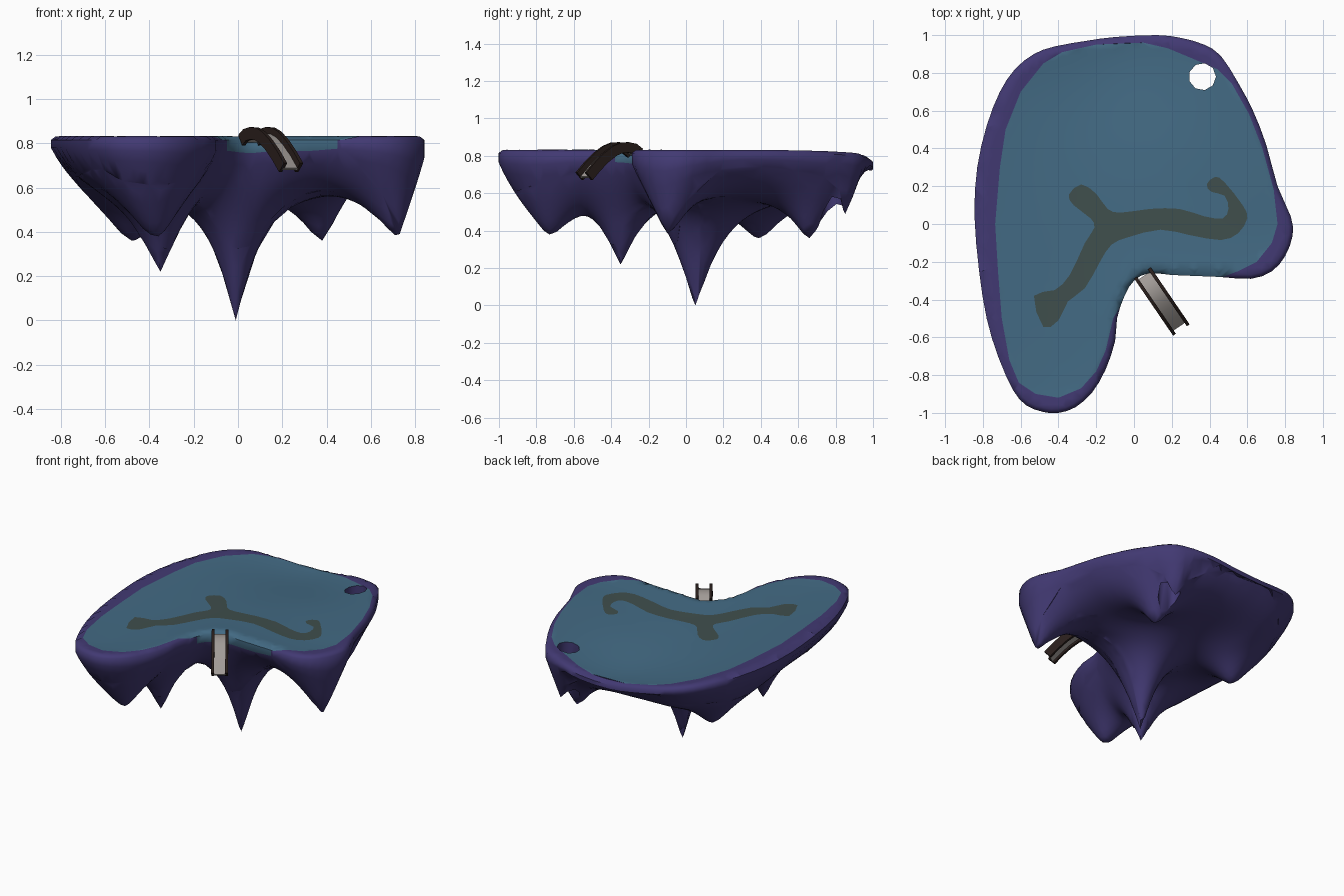
import bpy, bmesh, math
from mathutils import Vector
from mathutils.geometry import delaunay_2d_cdt

if "Cube" in bpy.data.objects:
    bpy.data.objects.remove(bpy.data.objects["Cube"])


def material(name, rgb):
    m = bpy.data.materials.new(name)
    m.diffuse_color = (*rgb, 1)
    m.use_nodes = True
    m.node_tree.nodes["Principled BSDF"].inputs["Base Color"].default_value = m.diffuse_color
    return m


ROCK = material("purple rock", (0.054, 0.041, 0.170))
TURF = material("teal turf", (0.056, 0.145, 0.230))
TRAIL = material("dark trail", (0.050, 0.077, 0.073))
PLANK = material("grey planks", (0.36, 0.33, 0.31))
RAIL = material("dark rails", (0.022, 0.013, 0.011))


def smooth_loop(loop):
    # Catmull-Rom midpoints round off a closed outline
    n, out = len(loop), []
    for i in range(n):
        a, b, c, d = (Vector(loop[(i + k) % n]) for k in (-1, 0, 1, 2))
        out += [tuple(b), tuple((9 * (b + c) - a - d) / 16)]
    return out


# Plan outlines of the island, the turf and the trail
OUTLINE = smooth_loop([
    (.12, 1), (.25, .985), (.37, .95), (.46, .89), (.55, .75), (.63, .6), (.70, .42),
    (.76, .2), (.83, .04), (.84, -.06), (.80, -.17), (.73, -.25), (.62, -.29),
    (.45, -.28), (.2, -.27), (.08, -.26), (0, -.30), (-.05, -.38), (-.09, -.5),
    (-.10, -.62), (-.15, -.77), (-.22, -.89), (-.31, -.97), (-.4, -1), (-.48, -.995),
    (-.57, -.96), (-.64, -.88), (-.72, -.7), (-.78, -.5), (-.82, -.25), (-.845, .05),
    (-.83, .3), (-.78, .52), (-.71, .7), (-.63, .82), (-.53, .9), (-.42, .94),
    (-.25, .97), (-.1, .99)])
TURF_EDGE = [(-.48, .85), (-.38, .91), (-.2, .95), (.05, .96), (.18, .93), (.3, .88),
             (.44, .82), (.52, .74), (.61, .58), (.68, .4), (.74, .18), (.76, 0), (.73, -.1),
             (.65, -.2), (.55, -.25), (.42, -.30), (.1, -.29), (.02, -.31), (-.04, -.38),
             (-.11, -.5), (-.15, -.67), (-.2, -.78), (-.28, -.87), (-.4, -.92), (-.52, -.9),
             (-.61, -.84), (-.66, -.72), (-.7, -.5), (-.72, -.25), (-.735, 0), (-.71, .3),
             (-.68, .5), (-.6, .7)]
TRAIL_EDGE = smooth_loop([
    (-.53, -.38), (-.48, -.545), (-.40, -.51), (-.35, -.41), (-.26, -.34),
    (-.18, -.2), (-.12, -.11), (-.03, -.07), (.14, -.03), (.3, -.06), (.46, -.085),
    (.55, -.05), (.6, .03), (.575, .1), (.48, .22), (.43, .25), (.385, .21),
    (.41, .17), (.48, .15), (.5, .08), (.47, .03), (.375, .04), (.24, .08),
    (.085, .08), (-.07, .06), (-.14, .08), (-.2, .16), (-.28, .21), (-.345, .155),
    (-.32, .1), (-.23, .03), (-.21, -.02), (-.26, -.1), (-.34, -.27), (-.42, -.35)])
HOLE = [(.362 + .072 * math.cos(i * math.tau / 9), .78 + .072 * math.sin(i * math.tau / 9))
        for i in range(9)]

# Hanging rock spikes: x, y, tip height, spread, roundness, narrowing along x
SPIKES = [(-.01, .05, 0, .15, .012, 1.3), (-.35, -.35, .22, .125, .015, 1),
          (-.36, -.73, .38, .16, .04, 1), (-.48, .39, .36, .16, .05, 1),
          (.38, .66, .36, .115, .03, 1), (.73, -.1, .39, .12, .02, 1),
          (.38, .86, .50, .06, .03, 1)]


def inside(p, poly):
    hit = False
    for (x1, y1), (x2, y2) in zip(poly, poly[1:] + poly[:1]):
        if (y1 > p[1]) != (y2 > p[1]) and p[0] < (x2 - x1) * (p[1] - y1) / (y2 - y1) + x1:
            hit = not hit
    return hit


def edge_distance(p):
    best = 9
    for (x1, y1), (x2, y2) in zip(OUTLINE, OUTLINE[1:] + OUTLINE[:1]):
        dx, dy = x2 - x1, y2 - y1
        t = max(0, min(1, ((p[0] - x1) * dx + (p[1] - y1) * dy) / (dx * dx + dy * dy)))
        best = min(best, math.hypot(p[0] - x1 - t * dx, p[1] - y1 - t * dy))
    return best


def in_notch(p):
    return -.04 < p[0] < .42 and -.37 < p[1] < -.24


def top_height(p, d):
    # nearly flat, rolled at the rim, sagging toward the back
    sag = math.exp(-(((p[0] + .08) / .42) ** 2 + ((p[1] - .95) / .5) ** 2))
    return .837 - .022 * math.exp(-d / .012) - .065 * sag - .02 * (1 - math.exp(-d / .2))


def base_height(d):
    return .785 - .215 * (1 - math.exp(-d / .125))


def edge_fade(d):
    return .4 + .6 * (1 - math.exp(-d / .06))


AMPS = []
for s in SPIKES:
    d0 = edge_distance(s[:2])
    AMPS.append((base_height(d0) - s[2]) / edge_fade(d0))


def bottom_height(p, d):
    drop = 0
    for (x, y, tip, w, e, k), amp in zip(SPIKES, AMPS):
        r = math.sqrt((k * (p[0] - x)) ** 2 + (p[1] - y) ** 2 + e * e) - e
        drop += (amp * math.exp(-r / w)) ** 3
    z = min(base_height(d) - edge_fade(d) * drop ** (1 / 3), top_height(p, d) - .03)
    return max(0, min(z, .765) if in_notch(p) else z)


# Island: one plan triangulation raised to a top and a bottom surface
pts, cons = [], []
for loop in (OUTLINE, TURF_EDGE, TRAIL_EDGE, HOLE):
    s, n = len(pts), len(loop)
    pts += [Vector(p) for p in loop]
    cons += [(s + i, s + (i + 1) % n) for i in range(n)]
pts += [Vector(s[:2]) for s in SPIKES[:-1]]
for i, p in enumerate(OUTLINE):     # ring just inside the rim
    t = Vector(OUTLINE[(i + 1) % len(OUTLINE)]) - Vector(OUTLINE[i - 1])
    pts.append(Vector(p) + Vector((t.y, -t.x)).normalized() * .022)
STEP = .033
for j in range(-31, 32):
    for i in range(-27, 28):
        p = ((i + .5 * (j % 2)) * STEP, j * STEP)
        near_tip = min(math.dist(p, s[:2]) for s in SPIKES) < .018
        if (inside(p, OUTLINE) and not inside(p, HOLE) and not near_tip
                and edge_distance(p) > .036):
            pts.append(Vector(p))
flat, _, tris, *_ = delaunay_2d_cdt(pts, cons, [], 0, 1e-5)

bm = bmesh.new()
top, bottom = [], []
for p in flat:
    d = edge_distance(p)
    top.append(bm.verts.new((p.x, p.y, top_height(p, d))))
    bottom.append(bm.verts.new((p.x, p.y, bottom_height(p, d))))
border = {}
for t in tris:
    c = sum((flat[i] for i in t), Vector((0, 0))) / len(t)
    if not inside(c, OUTLINE) or inside(c, HOLE):
        continue
    f = bm.faces.new([top[i] for i in t])
    f.material_index = (2 if inside(c, TRAIL_EDGE)
                        else 1 if inside(c, TURF_EDGE) or in_notch(c) else 0)
    bm.faces.new([bottom[i] for i in reversed(t)])
    for a, b in zip(t, t[1:] + t[:1]):
        key = (min(a, b), max(a, b))
        border[key] = border.get(key, 0) + 1
for (a, b), count in border.items():
    if count == 1:
        f = bm.faces.new((top[a], top[b], bottom[b], bottom[a]))
        f.material_index = int(in_notch((flat[a] + flat[b]) / 2))   # turf spills over here
bmesh.ops.delete(bm, geom=[v for v in bm.verts if not v.link_faces], context='VERTS')


def finish(bm, name, mats, angle):
    bmesh.ops.recalc_face_normals(bm, faces=bm.faces)
    me = bpy.data.meshes.new(name)
    bm.to_mesh(me)
    bm.free()
    for m in mats:
        me.materials.append(m)
    ob = bpy.data.objects.new(name, me)
    bpy.context.collection.objects.link(ob)
    bpy.ops.object.select_all(action='DESELECT')
    ob.select_set(True)
    bpy.context.view_layer.objects.active = ob
    bpy.ops.object.shade_smooth_by_angle(angle=math.radians(angle))


finish(bm, "floating_island", [ROCK, TURF, TRAIL], 55)

# Arched bridge: bars swept along an arc (distance, height)
ARC = [(0, .838), (.04, .864), (.09, .873), (.14, .870), (.19, .853), (.25, .815),
       (.31, .765), (.365, .71)]
START = Vector((.045, -.26, 0))
ALONG = Vector((.205, -.30, 0)).normalized()
ACROSS = Vector((-ALONG.y, ALONG.x, 0))


def arch_bar(name, offset, width, upper, lower, mat):
    bm = bmesh.new()
    rings = []
    for k, (s, z) in enumerate(ARC):
        a, b = ARC[max(k - 1, 0)], ARC[min(k + 1, len(ARC) - 1)]
        t = Vector((b[0] - a[0], b[1] - a[1])).normalized()
        ring = []
        for side, drop in ((-.5, upper), (.5, upper), (.5, lower), (-.5, lower)):
            p = START + ALONG * (s + t.y * drop) + ACROSS * (offset + side * width)
            p.z = z - t.x * drop
            ring.append(bm.verts.new(p))
        rings.append(ring)
    for r, q in zip(rings, rings[1:]):
        for i in range(4):
            bm.faces.new((r[i], r[(i + 1) % 4], q[(i + 1) % 4], q[i]))
    bm.faces.new(rings[0])
    bm.faces.new(rings[-1])
    finish(bm, name, [mat], 30)


arch_bar("bridge_deck", 0, .08, .030, .042, PLANK)
for label, side in (("left", 1), ("right", -1)):
    arch_bar("bridge_rail_" + label, side * .044, .018, 0, .056, RAIL)
